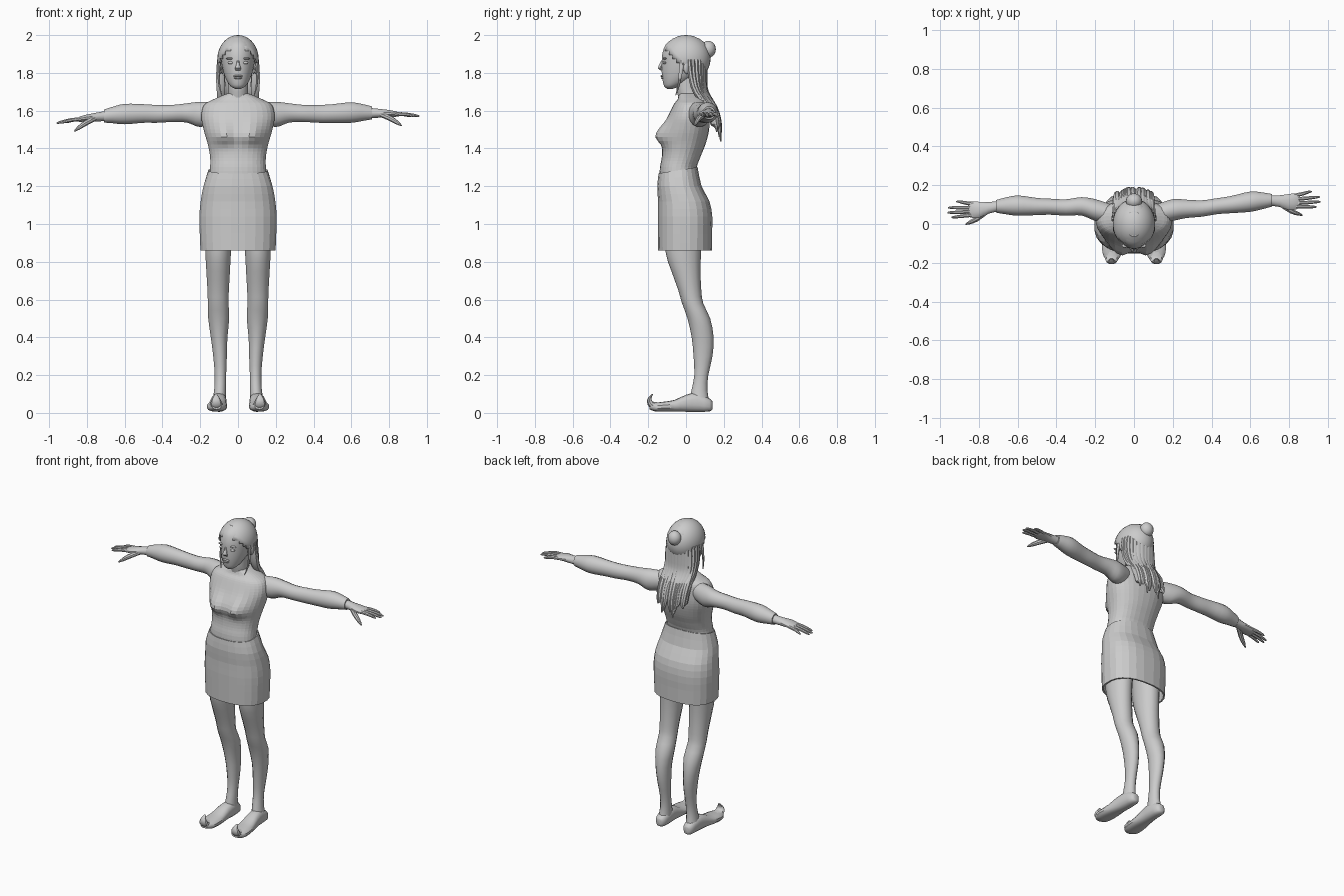
import bpy, bmesh, math, random
from mathutils import Vector, Matrix

random.seed(4)
X, Y, Z = Vector((1, 0, 0)), Vector((0, 1, 0)), Vector((0, 0, 1))


def smooth_rows(rows, sub):
    """Catmull-Rom interpolation of (x, y, z, ra, rb) rows."""
    rows = [Vector(r) for r in rows]
    out = []
    for i in range(len(rows) - 1):
        a, b, c, d = rows[max(i - 1, 0)], rows[i], rows[i + 1], rows[min(i + 2, len(rows) - 1)]
        for k in range(sub):
            t = k / sub
            out.append(0.5 * (2 * b + (c - a) * t + (2 * a - 5 * b + 4 * c - d) * t * t
                              + (3 * b - a - 3 * c + d) * t ** 3))
    return out + [rows[-1]]


def loft(bm, rows, n=16, sub=2, frame=None, ref=X, p=2.0, caps=True):
    """Skin superelliptic rings; fixed frame axes, or rings following the path."""
    rows = smooth_rows(rows, sub)
    rings = []
    for i, r in enumerate(rows):
        c = Vector(r[:3])
        if frame:
            A, B = frame
        else:
            t = Vector(rows[min(i + 1, len(rows) - 1)][:3]) - Vector(rows[max(i - 1, 0)][:3])
            A = ref.cross(t).normalized()
            B = t.cross(A).normalized()
        ring = []
        for k in range(n):
            th = math.tau * (k + 0.5) / n
            u, v = math.cos(th), math.sin(th)
            u, v = (math.copysign(abs(w) ** (2 / p), w) for w in (u, v))
            ring.append(bm.verts.new(c + A * u * max(r[3], .001) + B * v * max(r[4], .001)))
        rings.append(ring)
    for a, b in zip(rings, rings[1:]):
        for k in range(n):
            bm.faces.new((a[k], a[(k + 1) % n], b[(k + 1) % n], b[k]))
    if caps:
        bm.faces.new(rings[0])
        bm.faces.new(rings[-1])


def ball(bm, c, r, seg=16):
    m = Matrix.Translation(c) @ Matrix.Diagonal((*r, 1))
    return bmesh.ops.create_uvsphere(bm, u_segments=seg, v_segments=seg // 2 + 2, radius=1, matrix=m)


def finish(name, bm, smooth=True, thick=0):
    bmesh.ops.recalc_face_normals(bm, faces=bm.faces)
    me = bpy.data.meshes.new(name)
    bm.to_mesh(me)
    bm.free()
    ob = bpy.data.objects.new(name, me)
    bpy.context.collection.objects.link(ob)
    if thick:
        mod = ob.modifiers.new("thickness", 'SOLIDIFY')
        mod.thickness = thick
    if smooth:
        bpy.ops.object.select_all(action='DESELECT')
        ob.select_set(True)
        bpy.context.view_layer.objects.active = ob
        bpy.ops.object.shade_smooth_by_angle(angle=math.radians(35))
    return ob


def upright(rows):
    """(z, cy, rx, ry) -> full rows on the centre line."""
    return [(0, cy, z, rx, ry) for z, cy, rx, ry in rows]


# Torso with the bust pushed out of the front
bm = bmesh.new()
loft(bm, upright([(1.0, -.01, .17, .115), (1.15, -.028, .165, .11), (1.28, -.042, .15, .098),
                  (1.35, -.027, .148, .102), (1.42, -.01, .16, .113), (1.5, .005, .183, .118),
                  (1.57, .015, .195, .108), (1.63, .025, .18, .092), (1.66, .03, .13, .075),
                  (1.69, .025, .06, .062)]), n=32, sub=4, frame=(X, Y), p=2.3)
for v in bm.verts:
    if v.co.y < 0:
        dz = v.co.z - 1.465
        g = math.exp(-(dz / (.07 if dz > 0 else .042)) ** 2)
        v.co.y -= .05 * g * math.exp(-((abs(v.co.x) - .07) / .065) ** 2)
finish("torso", bm, False)

# Neck
bm = bmesh.new()
loft(bm, upright([(1.6, .035, .06, .065), (1.68, .02, .056, .064), (1.72, .008, .054, .06),
                  (1.8, .01, .055, .06)]), frame=(X, Y))
finish("neck", bm)

# Skirt: open tube, waistline lower at the front
bm = bmesh.new()
loft(bm, upright([(1.285, -.042, .157, .104), (1.2, -.035, .184, .118), (1.12, -.012, .199, .137),
                  (1.04, -.005, .206, .145), (.95, -.005, .204, .144), (.86, -.005, .2, .143)]),
     n=24, sub=2, frame=(X, Y), p=2.4, caps=False)
for v in bm.verts:
    if v.co.z > 1.2:
        v.co.z += .16 * (v.co.y + .04) * (v.co.z - 1.2) / .085
finish("skirt", bm, False, .01)

leg_rows = [(1.05, .1, -.01, .08, .1), (.86, .105, -.015, .07, .095), (.75, .105, 0, .064, .077),
            (.65, .105, .02, .058, .061), (.58, .105, .035, .056, .056), (.5, .102, .068, .057, .06),
            (.4, .1, .088, .045, .058), (.3, .095, .09, .037, .05), (.2, .093, .081, .031, .037),
            (.12, .095, .071, .032, .042), (.05, .1, .07, .038, .055)]
foot_rows = [(.14, .1, .04, .012, .02), (.125, .1, .042, .032, .034), (.06, .1, .055, .04, .05),
             (0, .104, .051, .043, .045), (-.06, .108, .038, .05, .031), (-.12, .112, .033, .054, .026),
             (-.165, .113, .031, .045, .023), (-.193, .113, .036, .024, .017)]
arm_rows = [(.11, .05, 1.59, .05, .055), (.2, .072, 1.58, .057, .068), (.27, .078, 1.588, .048, .052),
            (.35, .08, 1.585, .043, .046), (.43, .092, 1.583, .042, .048), (.5, .1, 1.585, .045, .05),
            (.6, .115, 1.59, .053, .055), (.67, .12, 1.59, .042, .043), (.71, .122, 1.588, .033, .035)]
hand_rows = [(.69, .122, 1.588, .027, .028), (.75, .118, 1.586, .031, .024), (.8, .113, 1.585, .043, .019),
             (.835, .117, 1.582, .043, .015), (.855, .12, 1.58, .036, .009)]
fingers = [(.09, .94, .088), (.107, .96, .114), (.127, .957, .139), (.146, .915, .166)]

for s, side in ((1, "right"), (-1, "left")):
    # Leg
    bm = bmesh.new()
    loft(bm, [(s * x, y, z, a, b) for z, x, y, a, b in leg_rows], n=14, frame=(X, Y))
    finish(side + "_leg", bm)

    # Shoe with curled toe
    bm = bmesh.new()
    loft(bm, [(s * x, y, z, a, b) for y, x, z, a, b in foot_rows], n=14, frame=(X, Z), p=2.5)
    loft(bm, [(s * .114, -.14, .034, .022, .04), (s * .115, -.18, .042, .02, .034),
              (s * .116, -.194, .07, .012, .024), (s * .116, -.177, .1, .003, .005)], n=10, sub=3)
    finish(side + "_shoe", bm)

    # The left arm hangs slightly lower and further forward
    def pose(rows):
        if s > 0:
            return rows
        return [(-x, y - .1 * (x - .4) * (x > .2), z - .08 * max(0, x - .5), a, b)
                for x, y, z, a, b in rows]

    bm = bmesh.new()
    loft(bm, pose(arm_rows), n=16, sub=3, frame=(Y, Z))
    finish(side + "_arm", bm)

    # Hand
    bm = bmesh.new()
    loft(bm, pose(hand_rows), n=12, frame=(Y, Z))
    for y0, x1, y1 in fingers:
        loft(bm, pose([(.825, y0, 1.583, .011, .011), ((.825 + x1) / 2, (y0 + y1) / 2, 1.581, .01, .01),
                       (x1 - .012, y1, 1.573, .007, .007), (x1, y1, 1.57, .003, .003)]), n=8, ref=Z)
    loft(bm, pose([(.76, .1, 1.58, .015, .015), (.81, .067, 1.557, .014, .014),
                   (.845, .053, 1.535, .01, .01), (.867, .045, 1.52, .003, .003)]), n=8, ref=Z)
    finish(side + "_hand", bm)

# Head with nose, lips, brows, eyes and ears
bm = bmesh.new()
loft(bm, upright([(1.716, -.085, .016, .016), (1.73, -.074, .04, .042), (1.76, -.05, .06, .074),
                  (1.8, -.025, .076, .104), (1.85, -.009, .087, .12), (1.9, -.005, .09, .121),
                  (1.95, 0, .08, .108), (1.985, 0, .045, .065)]), n=28, sub=3, frame=(X, Y))
finish("head", bm)
bm = bmesh.new()
loft(bm, [(0, -.12, 1.87, .008, .007), (0, -.132, 1.845, .01, .009), (0, -.136, 1.825, .012, .016),
          (0, -.128, 1.812, .005, .012)], n=10, frame=(Y, X))
ball(bm, (0, -.124, 1.784), (.024, .011, .006))
ball(bm, (0, -.121, 1.773), (.021, .012, .007))
for s in (1, -1):
    ball(bm, (s * .037, -.113, 1.854), (.018, .01, .008))
    ball(bm, (s * .038, -.112, 1.876), (.025, .011, .006))
    ball(bm, (s * .095, .005, 1.83), (.014, .02, .036))
finish("facial_features", bm)

# Hair cap with the face opening cut away
bm = bmesh.new()
ball(bm, (0, 0, 1.875), (.109, .13, .125), 32)
gone = [f for f in bm.faces if f.calc_center_median().y < -.02 - (f.calc_center_median().z - 1.83) * .9]
bmesh.ops.delete(bm, geom=gone, context='FACES')
finish("hair_cap", bm, True, .012)

# Long hair falling over the back, plus thin front locks
bm = bmesh.new()
for i in range(15):
    a = (i / 7 - 1) * 1.55
    sx, c = math.sin(a), math.cos(a)
    j = random.uniform(-.012, .012)
    tip = 1.43 + .1 * (1 - c) + random.uniform(0, .04)
    loft(bm, [(.092 * sx, .015 + .09 * c, 1.87, .012, .02), (.094 * sx, .025 + .075 * c, 1.78, .015, .024),
              (.09 * sx, .05 + .055 * c, 1.7, .016, .024), (.086 * sx + j, .115 + .04 * c, 1.61, .016, .02),
              (.085 * sx + j, .14 + .038 * c, 1.53, .013, .016),
              (.08 * sx + 2 * j, .145 + .04 * c, tip, .003, .004)], n=8, sub=3)
for s in (1, -1):
    loft(bm, [(s * .098, -.02, 1.87, .014, .01), (s * .102, -.03, 1.79, .01, .007),
              (s * .098, -.04, 1.73, .006, .005), (s * .085, -.055, 1.68, .002, .002)], n=8, sub=3)
finish("long_hair", bm)

# Bun
bm = bmesh.new()
ball(bm, (0, .118, 1.925), (.042, .04, .045))
finish("hair_bun", bm)
